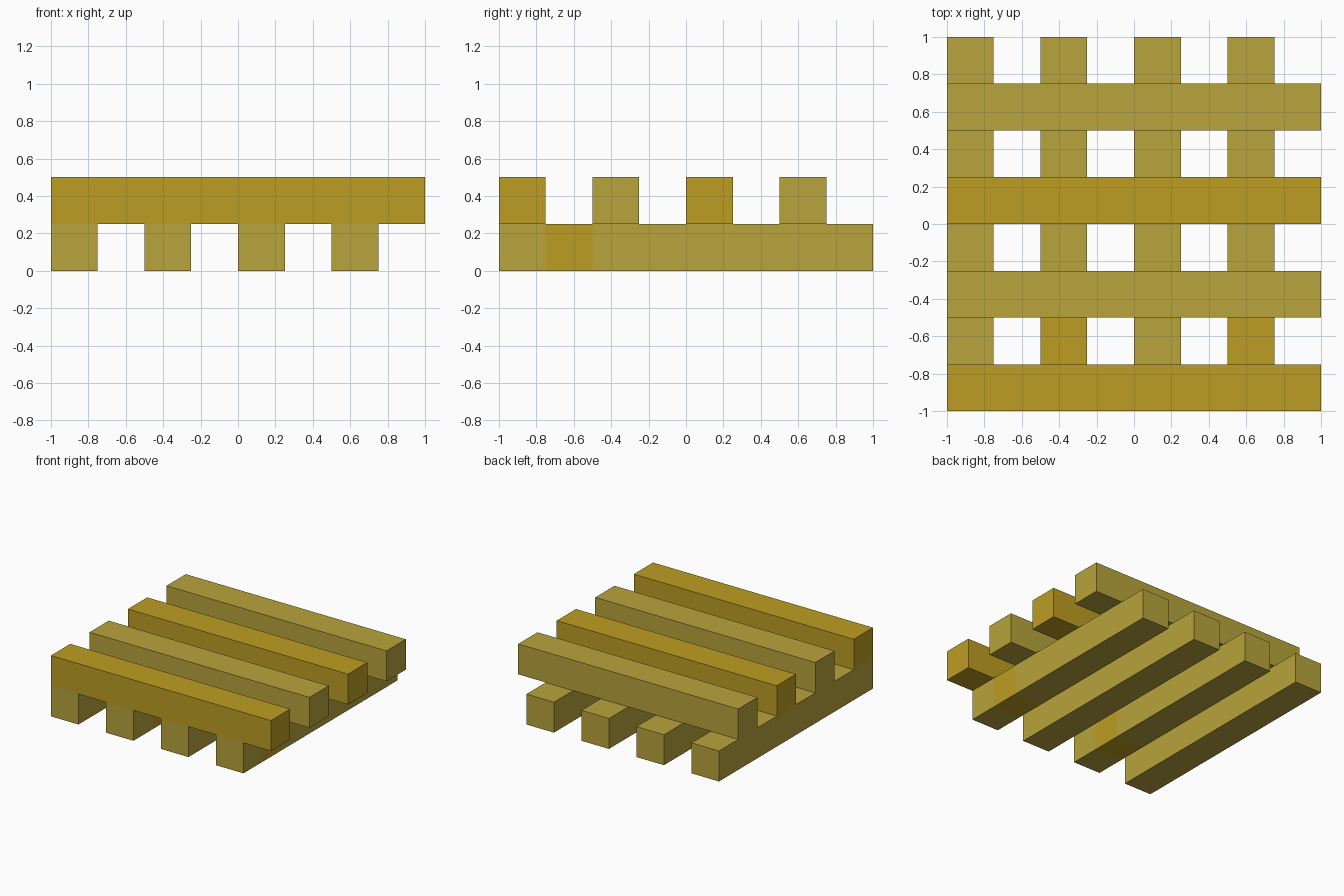
import bpy
import bmesh
from mathutils import Matrix, Vector

if "Cube" in bpy.data.objects:
    bpy.data.objects.remove(bpy.data.objects["Cube"])


def flat_material(name, rgb):
    def linear(c):
        c /= 255
        return c / 12.92 if c <= 0.04045 else ((c + 0.055) / 1.055) ** 2.4
    mat = bpy.data.materials.new(name)
    mat.diffuse_color = (*[linear(c) for c in rgb], 1)
    mat.use_nodes = True
    mat.node_tree.nodes["Principled BSDF"].inputs["Base Color"].default_value = mat.diffuse_color
    return mat


OLIVE = flat_material("olive wood", (184, 164, 60))
GOLD = flat_material("golden wood", (189, 158, 34))


def beam(name, centre, size, materials, patch=None):
    """Square beam; patch = (y0, y1) gives a section in the second material."""
    bm = bmesh.new()
    bmesh.ops.create_cube(bm, size=1, matrix=Matrix.Translation(centre) @ Matrix.Diagonal((*size, 1)))
    if patch:
        for y in patch:
            bmesh.ops.bisect_plane(bm, geom=bm.verts[:] + bm.edges[:] + bm.faces[:],
                                   plane_co=Vector((0, y, 0)), plane_no=Vector((0, 1, 0)))
        for face in bm.faces:
            if patch[0] < face.calc_center_median().y < patch[1]:
                face.material_index = 1
    mesh = bpy.data.meshes.new(name)
    bm.to_mesh(mesh)
    bm.free()
    for mat in materials:
        mesh.materials.append(mat)
    obj = bpy.data.objects.new(name, mesh)
    bpy.context.collection.objects.link(obj)
    return obj


W = 0.25
for i in range(4):
    offset = -0.875 + 0.5 * i
    # Lower beams run front to back; every second one has a golden section
    beam(f"lower_beam_{i + 1}", (offset, 0, W / 2), (W, 2, W), (OLIVE, GOLD),
         patch=(-0.75, -0.5) if i % 2 else None)
    # Upper beams run left to right in alternating colours
    beam(f"upper_beam_{i + 1}", (0, offset, W * 1.5), (2, W, W),
         (OLIVE if i % 2 else GOLD,))
